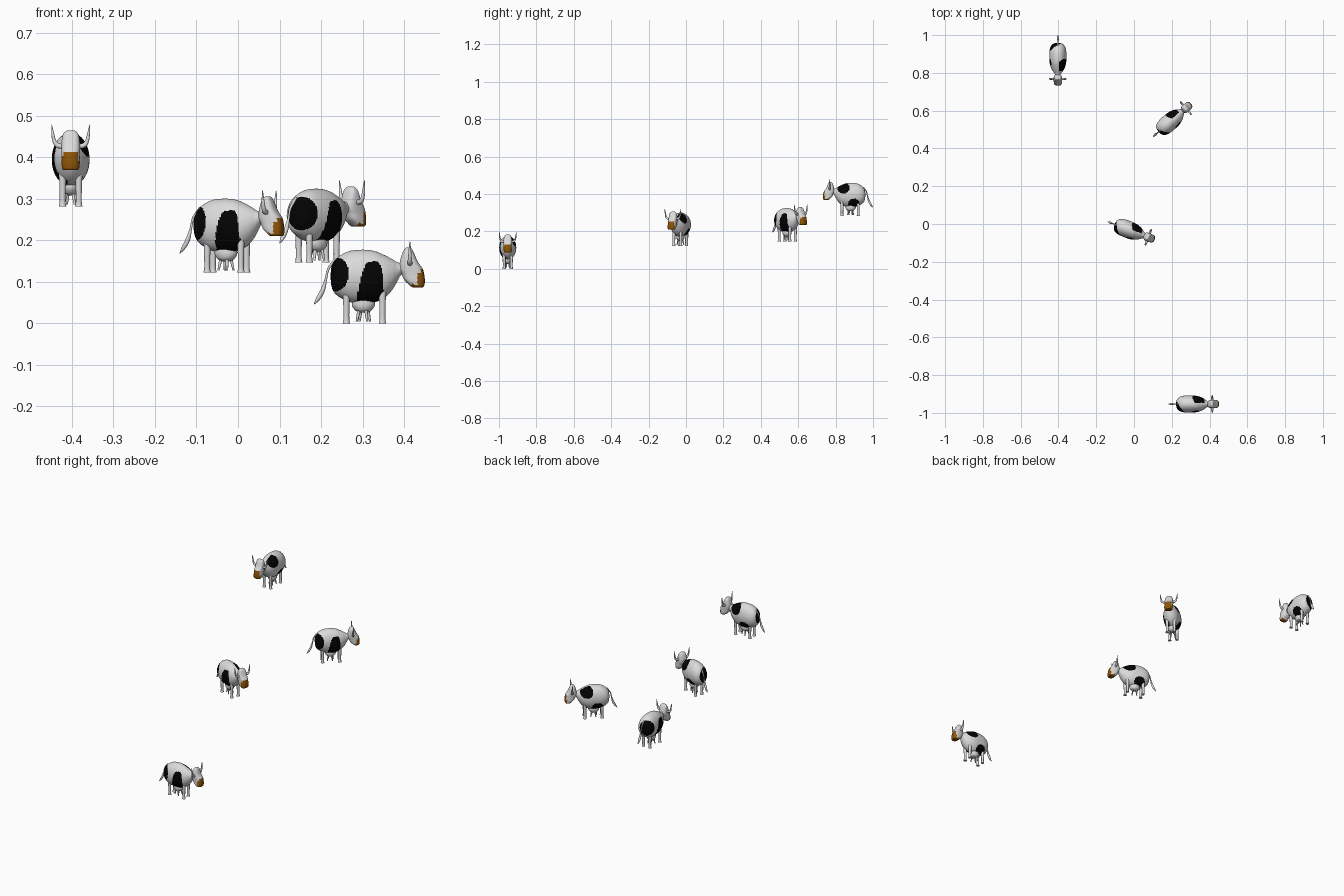
import bpy, bmesh, math
from mathutils import Vector

if "Cube" in bpy.data.objects:
    bpy.data.objects.remove(bpy.data.objects["Cube"])

X, Y, Z = Vector((1, 0, 0)), Vector((0, 1, 0)), Vector((0, 0, 1))


def material(name, rgb):
    m = bpy.data.materials.new(name)
    m.diffuse_color = (*rgb, 1)
    m.use_nodes = True
    m.node_tree.nodes["Principled BSDF"].inputs["Base Color"].default_value = m.diffuse_color
    return m


WHITE = material("hide_white", (0.71, 0.71, 0.71))
BLACK = material("patch_black", (0.001, 0.001, 0.001))
BROWN = material("muzzle_brown", (0.27, 0.088, 0.002))


def smooth_rows(rows, n):
    """Catmull-Rom interpolation of rows, n steps per span."""
    rows = [Vector(r) for r in rows]
    out = []
    for i in range(len(rows) - 1):
        a, b, c, d = (rows[min(max(k, 0), len(rows) - 1)] for k in range(i - 1, i + 3))
        for s in range(n):
            t = s / n
            out.append(0.5 * (2 * b + (c - a) * t + (2 * a - 5 * b + 4 * c - d) * t * t
                              + (3 * b - a - 3 * c + d) * t ** 3))
    return out + [rows[-1]]


def loft(bm, rows, u, v=None, n=6, seg=16, power=2.0):
    """Rows are (x, y, z, radius_u, radius_v); without v, rings follow the path."""
    rows = smooth_rows(rows, n)
    pts = [Vector(r[:3]) for r in rows]
    rings = []
    for i, r in enumerate(rows):
        tangent = pts[min(i + 1, len(pts) - 1)] - pts[max(i - 1, 0)]
        w = v or u.cross(tangent).normalized()
        ring = []
        for k in range(seg):
            a = math.tau * k / seg
            c, s = math.cos(a), math.sin(a)
            c, s = (math.copysign(abs(q) ** (2 / power), q) for q in (c, s))
            ring.append(bm.verts.new(pts[i] + u * (c * r[3]) + w * (s * r[4])))
        rings.append(ring)
    for p, q in zip(rings, rings[1:]):
        for k in range(seg):
            j = (k + 1) % seg
            bm.faces.new((p[k], p[j], q[j], q[k]))
    bm.faces.new(rings[0])
    bm.faces.new(rings[-1])


def make_mesh(name, build, mats=(WHITE,), rule=None):
    bm = bmesh.new()
    build(bm)
    bmesh.ops.recalc_face_normals(bm, faces=bm.faces)
    for f in bm.faces:
        f.smooth = True
        if rule and rule(f.calc_center_median(), f.normal):
            f.material_index = 1
    for e in bm.edges:
        e.smooth = e.calc_face_angle(0) < 0.9
    me = bpy.data.meshes.new(name)
    bm.to_mesh(me)
    bm.free()
    for m in mats:
        me.materials.append(m)
    return me


# Body and neck: rings along x, (x, z, half width, half height)
BODY = [(-.079, .114, .003, .004), (-.077, .113, .017, .022), (-.071, .112, .029, .037),
        (-.057, .113, .039, .050), (-.033, .113, .0445, .0615), (0, .113, .0455, .0645),
        (.028, .1125, .0435, .0615), (.052, .1135, .037, .0505), (.069, .1175, .028, .0375),
        (.081, .124, .019, .024), (.09, .131, .014, .015), (.1, .135, .013, .015)]


def body(bm):
    loft(bm, [(x, 0, z, w, h) for x, z, w, h in BODY], Y, Z, n=9, seg=96)


def is_patch(c, normal):
    def oval(x, z, rx, rz):
        return ((c.x - x) / rx) ** 2 + ((c.z - z) / rz) ** 2 < 1
    rump = ((c.x + .075) / .045) ** 2 + ((c.y + .025) / .043) ** 2 + ((c.z - .119) / .043) ** 2 < 1
    # bell-shaped patch on the right flank
    t = max(0, (.149 - c.z) / .1)
    flank = c.y < -.008 and abs(c.x - .0235 + .008 * t) < .0335 * t ** .25
    shoulder = c.y > .006 and oval(.038, .15, .033, .030)
    thigh = c.y > .008 and oval(-.018, .067, .030, .026)
    return rump or flank or shoulder or thigh


# Head: rings along z, (x, z, half depth, half width)
HEAD = [(.108, .183, .003, .004), (.1085, .181, .007, .012), (.108, .171, .0135, .0195),
        (.1095, .149, .0215, .0225), (.115, .131, .028, .0225), (.1195, .118, .027, .022),
        (.1235, .104, .0245, .022), (.129, .092, .018, .0205), (.131, .087, .013, .017)]


def head(bm):
    loft(bm, [(x, 0, z, d, w) for x, z, d, w in HEAD], X, Y, n=8, seg=64, power=2.7)


def is_muzzle(c, normal):
    nose = normal.x > .5 and c.z < .1315 and abs(c.y) < .0175
    lips = normal.x > .3 and c.z < .110
    cheek = c.y < 0 and c.x > .130 and c.z < .121
    chin = normal.z < -.3 and c.x > .117 and c.z < .112
    return nose or lips or cheek or chin


# Horns, curving out and up
def horns(bm):
    path = [(.016, .144, .006), (.032, .147, .0058), (.040, .159, .0045),
            (.0435, .178, .003), (.046, .197, .0008)]
    for s in (-1, 1):
        loft(bm, [(.112, s * y, z, r, r) for y, z, r in path], X, n=5, seg=12)


# Four legs with slightly flared hooves
def legs(bm):
    for x in (-.041, .046):
        for y in (-.0195, .0195):
            loft(bm, [(x, y, z, r, r) for z, r in
                      ((.085, .009), (.045, .0075), (.012, .007), (0, .009))], X, Y, n=3)


# Udder with four splayed teats
def udder(bm):
    loft(bm, [(0, 0, z, a, b) for z, a, b in
              ((.06, .026, .02), (.045, .028, .021), (.034, .022, .018),
               (.028, .014, .011), (.026, .004, .003))], X, Y, n=4, seg=24)
    for k in range(4):
        a = math.radians(30 + 90 * k)
        loft(bm, [(d * math.cos(a), d * math.sin(a), z, r, r) for d, z, r in
                  ((.012, .034, .0042), (.0155, .018, .0034), (.0185, .005, .0025))],
             X, Y, n=3, seg=10)


# Tail with a thicker tuft
def tail(bm):
    loft(bm, [(x, 0, z, r, r) for x, z, r in
              ((-.066, .155, .004), (-.084, .132, .003), (-.0905, .106, .003),
               (-.098, .08, .0055), (-.109, .06, .005), (-.119, .046, .001))], Y, n=5, seg=12)


PARTS = [make_mesh("body", body, (WHITE, BLACK), is_patch),
         make_mesh("head", head, (WHITE, BROWN), is_muzzle),
         make_mesh("horns", horns), make_mesh("legs", legs),
         make_mesh("udder", udder), make_mesh("tail", tail)]

# Four cows: x, y, z, heading in degrees
HERD = [(.302, -.953, 0, 0), (-.029, -.03, .123, -21), (.19, .54, .147, 41), (-.403, .88, .282, -90)]
for i, (x, y, z, heading) in enumerate(HERD, 1):
    for me in PARTS:
        ob = bpy.data.objects.new(f"cow_{i}_{me.name}", me)
        ob.location = (x, y, z)
        ob.rotation_euler.z = math.radians(heading)
        bpy.context.collection.objects.link(ob)
